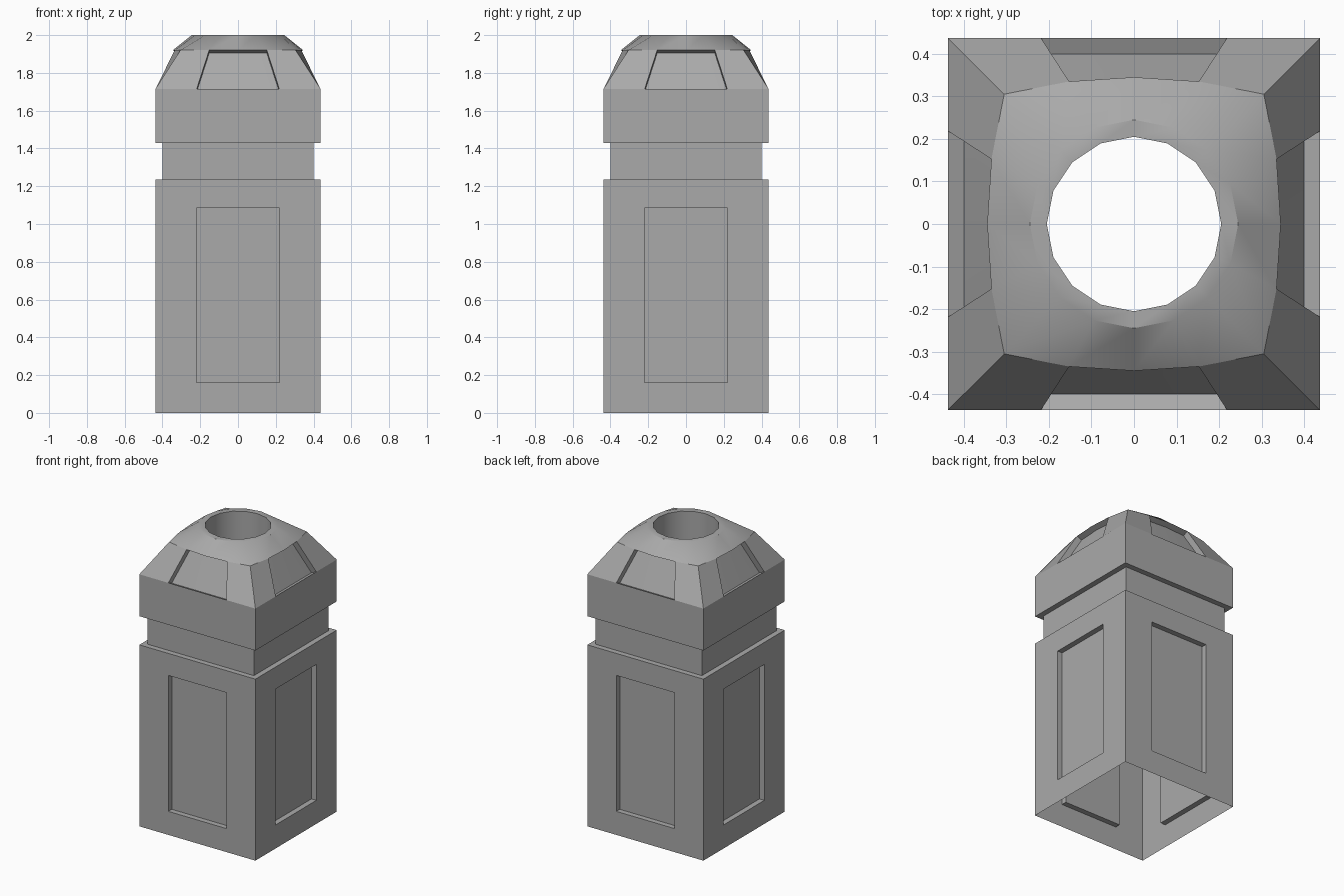
import bpy, bmesh, math
from mathutils import Vector, Matrix

cube = bpy.data.objects.get("Cube")
if cube:
    bpy.data.objects.remove(cube, do_unlink=True)

GREY = (0.4, 0.4, 0.4, 1.0)
stone = bpy.data.materials.new("stone_grey")
stone.use_nodes = True
stone.diffuse_color = GREY
stone.node_tree.nodes["Principled BSDF"].inputs["Base Color"].default_value = GREY

WALL, NECK = 0.437, 0.4      # half widths
DEPTH = 0.037                # panel recess


def square(z, corner, mid=None):
    """Sixteen points round a square whose sides may bow out to mid."""
    mid = corner if mid is None else mid
    points = []
    for side in range(4):
        turn = Matrix.Rotation(side * math.pi / 2, 3, 'Z')
        for t in (-1, -0.5, 0, 0.5):
            points.append(turn @ Vector((t * corner, -mid + (mid - corner) * t * t, z)))
    return points


def circle(z, radius):
    """Sixteen points round a circle, lined up with square()."""
    angles = [math.radians(225 + 22.5 * i) for i in range(16)]
    return [Vector((radius * math.cos(a), radius * math.sin(a), z)) for a in angles]


def loft(name, rings, panel_row=None, push=None):
    """Skin the rings; sink the middle of each side in panel_row by push."""
    bm = bmesh.new()
    loops = [[bm.verts.new(p) for p in ring] for ring in rings]
    rows = []
    for low, high in zip(loops, loops[1:]):
        row = []
        for i in range(16):
            j = (i + 1) % 16
            row.append(bm.faces.new((low[i], low[j], high[j], high[i])))
        rows.append(row)
    if panel_row is not None:
        for side in range(4):
            panel = rows[panel_row][side * 4 + 1:side * 4 + 3]
            result = bmesh.ops.extrude_face_region(bm, geom=panel)
            moved = [g for g in result["geom"] if isinstance(g, bmesh.types.BMVert)]
            turn = Matrix.Rotation(side * math.pi / 2, 3, 'Z')
            bmesh.ops.translate(bm, verts=moved, vec=turn @ Vector(push))
            old = [f for f in panel if f.is_valid]
            if old:
                bmesh.ops.delete(bm, geom=old, context='FACES')
    bm.normal_update()
    mesh = bpy.data.meshes.new(name)
    bm.to_mesh(mesh)
    bm.free()
    mesh.materials.append(stone)
    obj = bpy.data.objects.new(name, mesh)
    bpy.context.collection.objects.link(obj)
    bpy.ops.object.select_all(action='DESELECT')
    obj.select_set(True)
    bpy.context.view_layer.objects.active = obj
    bpy.ops.object.shade_smooth_by_angle(angle=math.radians(30))
    return obj


# Open-bottomed pillar with a tall recessed panel on each side and a top ledge
loft("pillar_base",
     [square(0, WALL), square(0.16, WALL), square(1.085, WALL),
      square(1.235, WALL), square(1.235, NECK)],
     panel_row=1, push=(0, DEPTH, 0))

# Narrow neck
loft("neck", [square(1.235, NECK), square(1.43, NECK)])

# Domed cap: underside, wall, sloped sides with sunken panels, rim and bore
loft("domed_cap",
     [square(1.43, NECK), square(1.43, WALL), square(1.715, WALL),
      square(1.92, 0.305, 0.345), circle(2.0, 0.245),
      circle(2.0, 0.205), circle(1.715, 0.205)],
     panel_row=2, push=(0, DEPTH, -0.016))
